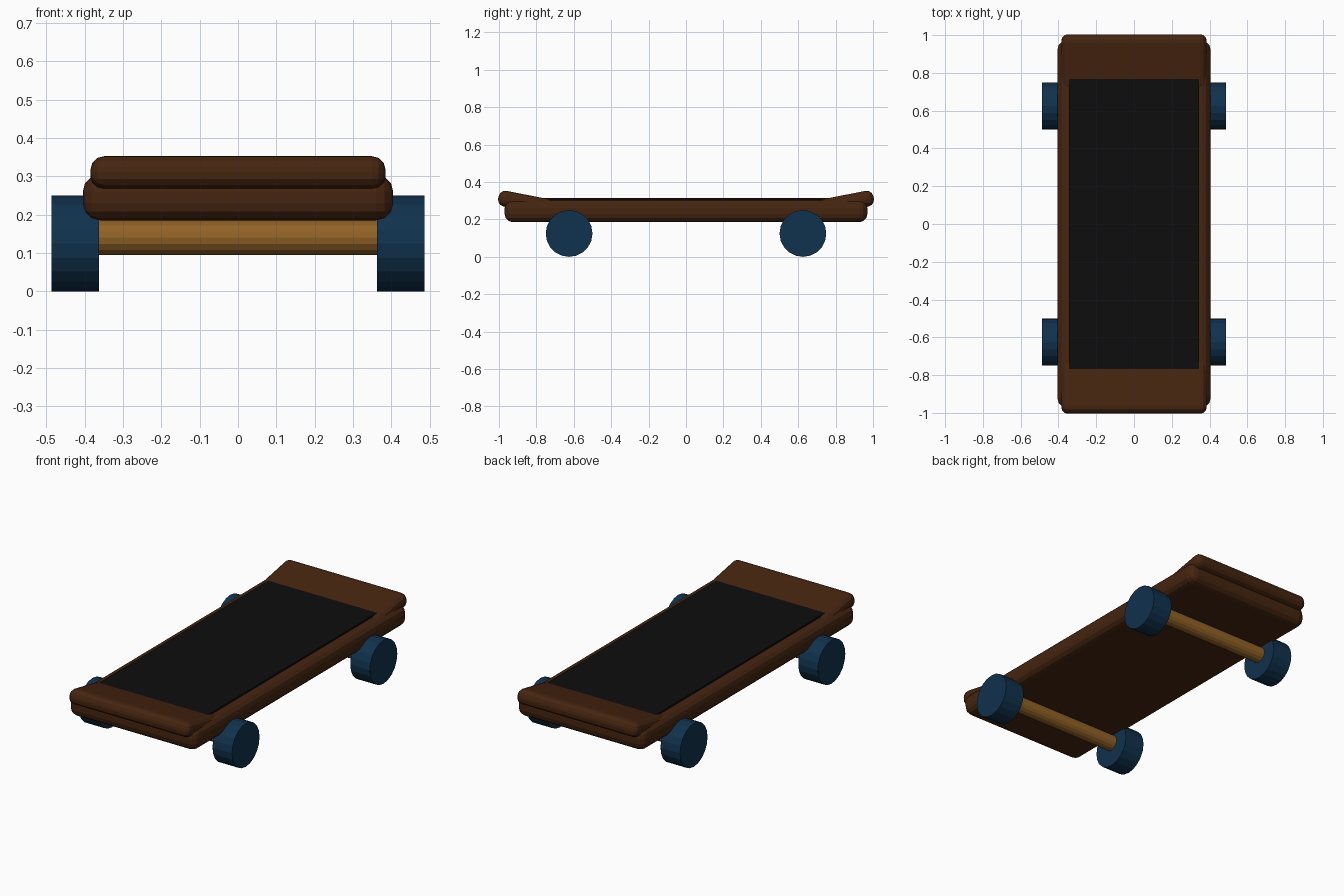
import bpy, math

if "Cube" in bpy.data.objects:
    bpy.data.objects.remove(bpy.data.objects["Cube"])


def material(name, rgb):
    m = bpy.data.materials.new(name)
    m.diffuse_color = (*rgb, 1)
    m.use_nodes = True
    m.node_tree.nodes["Principled BSDF"].inputs["Base Color"].default_value = m.diffuse_color
    return m


WOOD = material("dark brown wood", (0.06, 0.018, 0.005))
GRIP = material("black grip", (0.004, 0.004, 0.004))
BLUE = material("navy blue", (0.005, 0.032, 0.075))
BRASS = material("brass", (0.29, 0.125, 0.02))


def box(name, size, loc, mat, tilt=0, bevel=0):
    bpy.ops.mesh.primitive_cube_add(size=1, location=loc, rotation=(tilt, 0, 0))
    ob = bpy.context.object
    ob.name = name
    ob.scale = size
    bpy.ops.object.transform_apply(location=False, rotation=False, scale=True)
    ob.data.materials.append(mat)
    if bevel:
        b = ob.modifiers.new("rounded edges", "BEVEL")
        b.width = bevel
        b.segments = 3
    return ob


def rod(name, radius, length, loc, mat, sides):
    bpy.ops.mesh.primitive_cylinder_add(vertices=sides, radius=radius, depth=length,
                                        location=loc, rotation=(0, math.pi / 2, 0))
    ob = bpy.context.object
    ob.name = name
    ob.data.materials.append(mat)
    return ob


# Deck with its grip sheet
box("deck", (0.81, 1.94, 0.12), (0, 0, 0.245), WOOD, bevel=0.045)
box("grip_sheet", (0.69, 1.56, 0.02), (0, 0, 0.305), GRIP)

for end, s in (("front", -1), ("back", 1)):
    # Raised kick end, tilted up towards the tip
    box(end + "_kick", (0.77, 0.30, 0.085), (0, s * 0.856, 0.289), WOOD,
        tilt=s * math.radians(11), bevel=0.036)
    # Axle and its two wheels
    rod(end + "_axle", 0.045, 0.76, (0, s * 0.625, 0.14), BRASS, 16)
    for side, t in (("left", -1), ("right", 1)):
        rod(f"{end}_{side}_wheel", 0.125, 0.124, (t * 0.425, s * 0.625, 0.125), BLUE, 20)
